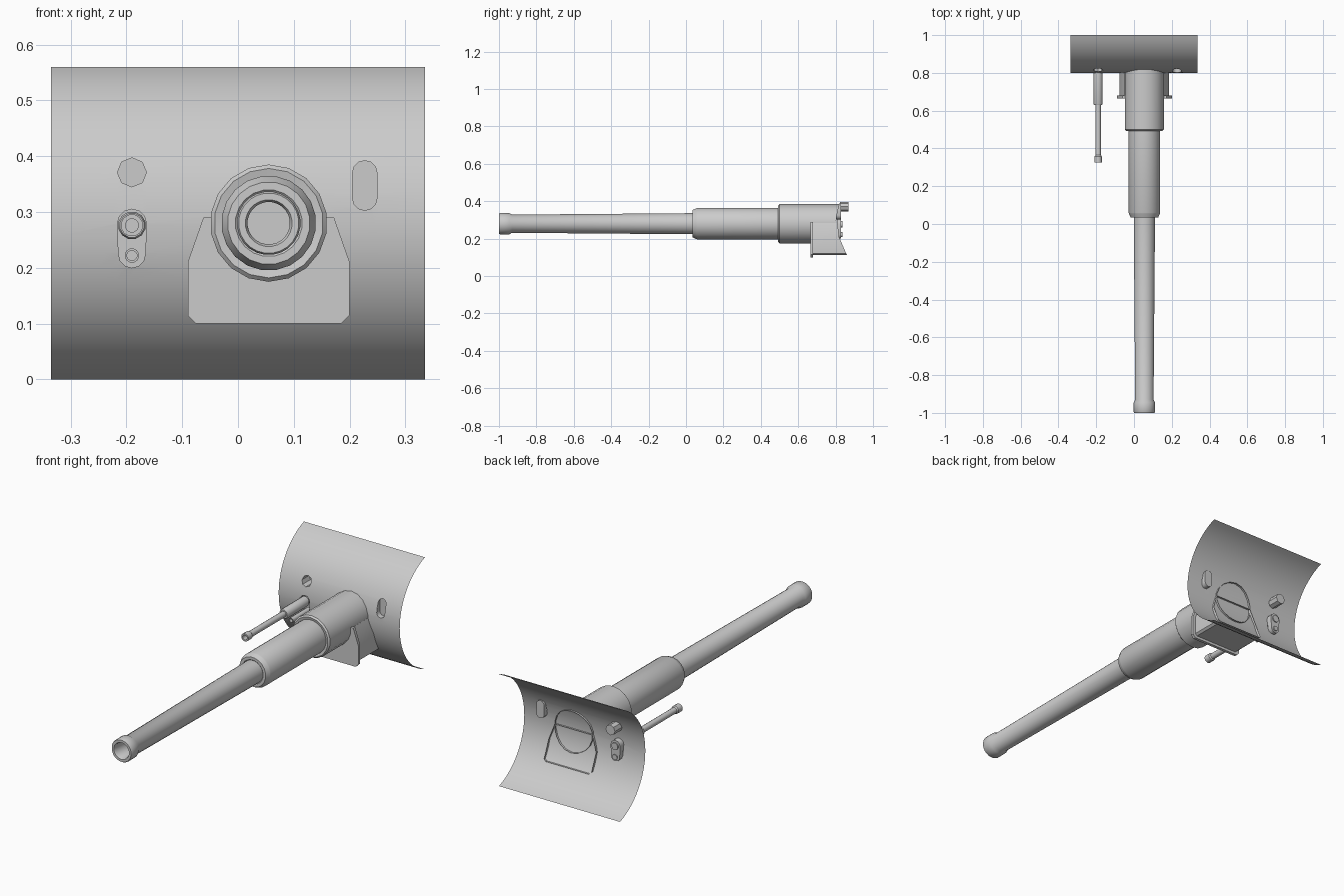
import bpy, bmesh, math
from mathutils import Vector

if "Cube" in bpy.data.objects:
    bpy.data.objects.remove(bpy.data.objects["Cube"])

GUN_X, GUN_Z = 0.055, 0.28
HALF_H, DEPTH = 0.28, 0.2
RADIUS = (HALF_H ** 2 + DEPTH ** 2) / (2 * DEPTH)

grey = bpy.data.materials.new("plain_grey")
grey.diffuse_color = (0.6, 0.6, 0.6, 1)
grey.use_nodes = True
grey.node_tree.nodes["Principled BSDF"].inputs["Base Color"].default_value = grey.diffuse_color


def arc(z):
    """Depth of the curved shield at height z."""
    return 0.8 + RADIUS - math.sqrt(RADIUS ** 2 - (z - HALF_H) ** 2)


def finish(name, bm, angle=35):
    me = bpy.data.meshes.new(name)
    bm.to_mesh(me)
    bm.free()
    me.materials.append(grey)
    ob = bpy.data.objects.new(name, me)
    bpy.context.collection.objects.link(ob)
    bpy.ops.object.select_all(action='DESELECT')
    ob.select_set(True)
    bpy.context.view_layer.objects.active = ob
    bpy.ops.object.shade_smooth_by_angle(angle=math.radians(angle))
    return ob


def lathe(name, x, z, profile, sides, cap_start=True, cap_end=True, follow=False):
    """Turn (y, radius) pairs about an axis along y; follow fits the end to the shield."""
    bm = bmesh.new()
    rings = []
    for y, r in profile:
        ring = []
        for i in range(sides):
            a = 2 * math.pi * (i + 0.5) / sides
            ring.append(bm.verts.new((x + r * math.cos(a), y, z + r * math.sin(a))))
        rings.append(ring)
    if follow:
        for v in rings[-1]:
            v.co.y = arc(v.co.z) + 0.01
    for a, b in zip(rings, rings[1:]):
        for i in range(sides):
            j = (i + 1) % sides
            bm.faces.new((a[i], a[j], b[j], b[i]))
    if cap_start:
        bm.faces.new(rings[0])
    if cap_end:
        bm.faces.new(rings[-1])
    bmesh.ops.recalc_face_normals(bm, faces=bm.faces)
    return finish(name, bm)


def prism(name, outline, front, back, cap_front=True, cap_back=True):
    """Extrude an (x, z) outline along y; front and back are functions of z."""
    bm = bmesh.new()
    f = [bm.verts.new((x, front(z), z)) for x, z in outline]
    b = [bm.verts.new((x, back(z), z)) for x, z in outline]
    n = len(f)
    for i in range(n):
        j = (i + 1) % n
        bm.faces.new((f[i], f[j], b[j], b[i]))
    if cap_front:
        bm.faces.new(f)
    if cap_back:
        bm.faces.new(b)
    bmesh.ops.recalc_face_normals(bm, faces=bm.faces)
    return finish(name, bm)


def capsule(x, z_low, z_high, r_low, r_high, steps):
    """Upright rounded slot outline."""
    pts = []
    for zc, r, start in ((z_high, r_high, 0), (z_low, r_low, math.pi)):
        for i in range(steps + 1):
            a = start + math.pi * i / steps
            pts.append((x + r * math.cos(a), zc + r * math.sin(a)))
    return pts


# Openings in the shield
sight_port = [(-0.19 + 0.026 * math.cos(math.pi * i / 4),
               0.371 + 0.026 * math.sin(math.pi * i / 4)) for i in range(8)]
view_slot = capsule(0.227, 0.325, 0.37, 0.022, 0.022, 6)
gun_port = capsule(-0.19, 0.224, 0.279, 0.024, 0.026, 6)

# Curved shield: flat sheet with holes, sliced, then bent
bm = bmesh.new()
sheet = [(-0.335, 0), (0.335, 0), (0.335, 0.56), (-0.335, 0.56)]
for loop in (sheet, sight_port, view_slot, gun_port):
    vs = [bm.verts.new((x, 0, z)) for x, z in loop]
    for i in range(len(vs)):
        bm.edges.new((vs[i - 1], vs[i]))
bmesh.ops.triangle_fill(bm, edges=bm.edges[:], use_beauty=True, normal=(0, -1, 0))
SLICES = 28
for i in range(1, SLICES):
    t = math.asin(HALF_H / RADIUS) * (2 * i / SLICES - 1)
    z = HALF_H + RADIUS * math.sin(t)
    bmesh.ops.bisect_plane(bm, geom=bm.verts[:] + bm.edges[:] + bm.faces[:],
                           dist=1e-5, plane_co=(0, 0, z), plane_no=(0, 0, 1))
for v in bm.verts:
    v.co.y = arc(v.co.z)
bm.normal_update()
if sum((f.normal.y * f.calc_area() for f in bm.faces)) > 0:
    bmesh.ops.reverse_faces(bm, faces=bm.faces[:])
finish("curved_shield", bm)

# Closed pockets behind the openings
for name, outline, back in (("sight_port_pocket", sight_port, 0.87),
                            ("view_slot_pocket", view_slot, 0.828),
                            ("gun_port_pocket", gun_port, 0.83)):
    prism(name, outline, arc, lambda z, b=back: b, cap_front=False)

# Main gun: barrel with hollow muzzle, sleeve and rear housing
lathe("main_barrel", GUN_X, GUN_Z,
      [(-0.9, 0.038), (-0.993, 0.038), (-1.0, 0.042), (-1.0, 0.054), (-0.995, 0.057),
       (-0.945, 0.057), (-0.93, 0.049), (0.06, 0.057)], 24, cap_end=False)
lathe("barrel_sleeve", GUN_X, GUN_Z,
      [(0.045, 0.05), (0.035, 0.06), (0.035, 0.074), (0.055, 0.083), (0.06, 0.085),
       (0.5, 0.085)], 20, cap_start=False, cap_end=False)
lathe("gun_housing", GUN_X, GUN_Z,
      [(0.497, 0.08), (0.493, 0.098), (0.5, 0.105), (0.81, 0.105)], 18,
      cap_start=False, cap_end=False, follow=True)

# Bracket under the housing: front plate and box reaching the shield
half = [(0.13, 0.10), (0.145, 0.115), (0.145, 0.21), (0.117, 0.29)]


def mirrored(pts):
    return ([(GUN_X + x, z) for x, z in pts]
            + [(GUN_X - x, z) for x, z in reversed(pts)])


prism("bracket_plate", mirrored(half), lambda z: 0.665, lambda z: 0.68)
inner = [(0.12, 0.113), (0.131, 0.122), (0.131, 0.208), (0.104, 0.285)]
prism("bracket_box", mirrored(inner), lambda z: 0.68,
      lambda z: arc(z) + 0.01, cap_front=False, cap_back=False)

# Small gun and the short tube below it
lathe("small_gun", -0.19, 0.276,
      [(0.37, 0.012), (0.325, 0.012), (0.325, 0.02), (0.358, 0.02), (0.364, 0.015),
       (0.63, 0.015), (0.63, 0.022), (0.636, 0.025), (0.80, 0.025), (0.80, 0.018),
       (0.836, 0.018)], 12)
lathe("short_tube", -0.19, 0.222,
      [(0.72, 0.009), (0.69, 0.009), (0.69, 0.013), (0.836, 0.013)], 12)
